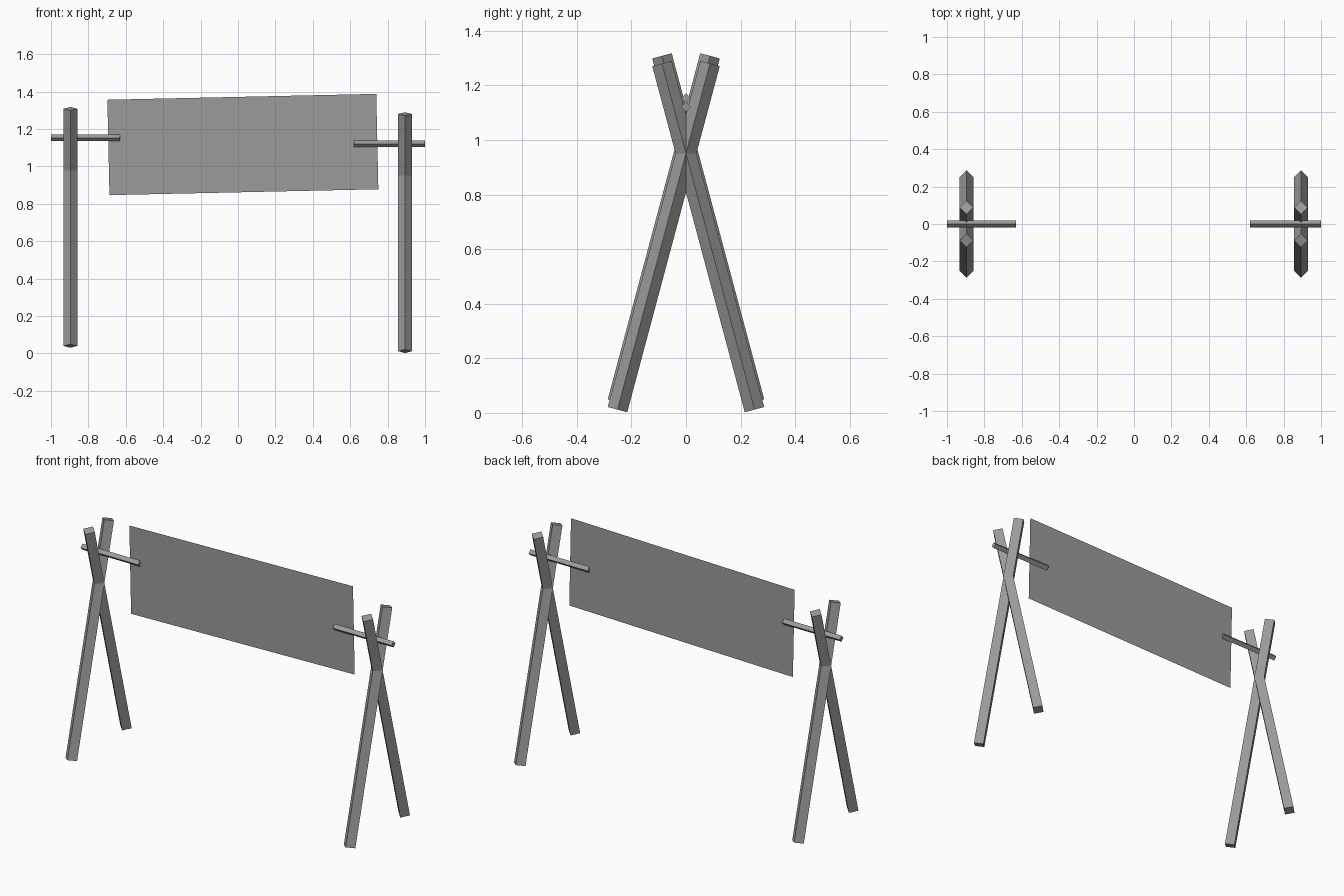
import bpy
from math import radians
from mathutils import Matrix, Vector

cube = bpy.data.objects.get("Cube")
if cube:
    bpy.data.objects.remove(cube)

grey = bpy.data.materials.new("plain grey")
grey.use_nodes = True
colour = (0.33, 0.33, 0.33, 1)
grey.diffuse_color = colour
grey.node_tree.nodes["Principled BSDF"].inputs["Base Color"].default_value = colour


def beam(name, start, end, diagonal):
    """Square beam turned on edge, running from start to end."""
    start, end = Vector(start), Vector(end)
    axis = end - start
    bpy.ops.mesh.primitive_cube_add(size=1)
    obj = bpy.context.object
    obj.name = name
    side = diagonal / 2 ** 0.5
    turn = axis.to_track_quat('Z', 'X').to_matrix().to_4x4()
    obj.data.transform(Matrix.Translation((start + end) / 2) @ turn
                       @ Matrix.Rotation(radians(45), 4, 'Z')
                       @ Matrix.Diagonal((side, side, axis.length, 1)))
    obj.data.materials.append(grey)


# Two crossed-leg stands, each with a peg resting above the crossing
for side, x, lift, peg_out, peg_in, peg_z in (
        ("right", -0.896, 0.028, -1, -0.63, 1.153),
        ("left", 0.893, 0, 1, 0.62, 1.12)):
    for place, s in (("front", -1), ("back", 1)):
        beam(f"{side}_{place}_leg", (x, s * 0.251, 0.012 + lift),
             (x, -s * 0.088, 1.28 + lift), 0.074)
    beam(f"{side}_peg", (peg_out, 0, peg_z), (peg_in, 0, peg_z), 0.035)

# Thin hanging sheet, slightly tilted
bpy.ops.mesh.primitive_plane_add(size=1)
sheet = bpy.context.object
sheet.name = "hanging_sheet"
sheet.data.transform(Matrix.Translation((0.026, 0, 1.117))
                     @ Matrix.Rotation(radians(-1.25), 4, 'Y')
                     @ Matrix.Rotation(radians(90), 4, 'X')
                     @ Matrix.Diagonal((1.438, 0.51, 1, 1)))
sheet.data.materials.append(grey)
